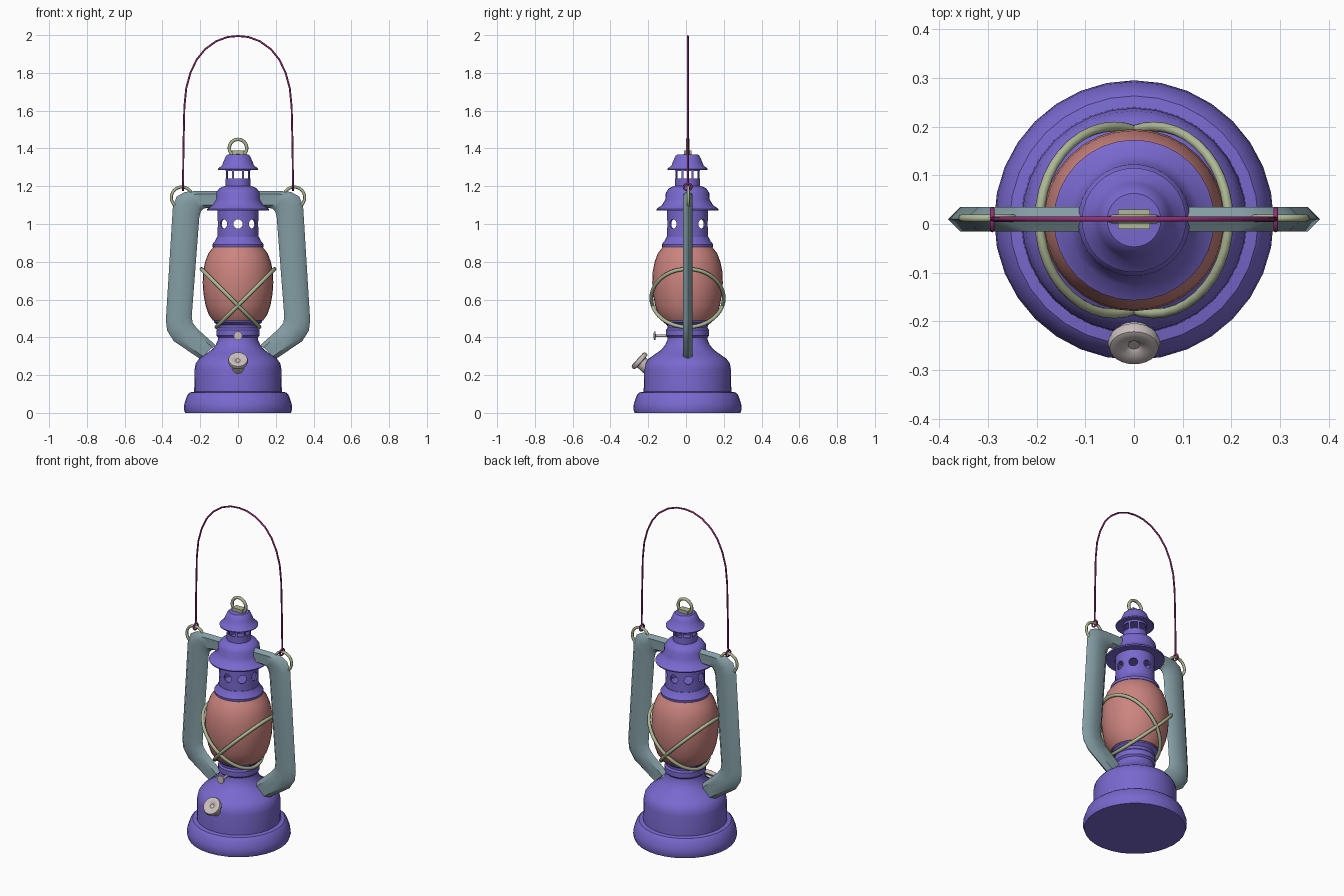
import bpy, bmesh, math
from mathutils import Vector, Matrix

if "Cube" in bpy.data.objects:
    bpy.data.objects.remove(bpy.data.objects["Cube"])

Y0 = 0.008   # lantern axis sits slightly behind y = 0


def material(name, col):
    m = bpy.data.materials.new(name)
    m.diffuse_color = (*col, 1)
    m.use_nodes = True
    m.node_tree.nodes["Principled BSDF"].inputs["Base Color"].default_value = m.diffuse_color
    return m


PURPLE = material("purple_metal", (0.19, 0.14, 0.62))
RED = material("red_glass", (0.60, 0.23, 0.21))
TEAL = material("teal_tube", (0.23, 0.34, 0.37))
GREEN = material("green_wire", (0.42, 0.48, 0.30))
GREY = material("grey_cap", (0.58, 0.51, 0.50))
MAGENTA = material("magenta_bail", (0.30, 0.03, 0.18))


def finish(name, bm, mat, smooth=35):
    bmesh.ops.recalc_face_normals(bm, faces=bm.faces)
    me = bpy.data.meshes.new(name)
    bm.to_mesh(me)
    bm.free()
    ob = bpy.data.objects.new(name, me)
    bpy.context.collection.objects.link(ob)
    me.materials.append(mat)
    if smooth:
        shade(ob, smooth)
    return ob


def activate(ob):
    bpy.ops.object.select_all(action='DESELECT')
    ob.select_set(True)
    bpy.context.view_layer.objects.active = ob


def shade(ob, deg):
    activate(ob)
    bpy.ops.object.shade_smooth_by_angle(angle=math.radians(deg))


def lathe(name, prof, mat, segs=32, closed=False, matrix=None, smooth=35):
    """Turn a (radius, height) profile round the lantern axis."""
    bm = bmesh.new()
    vs = [bm.verts.new((r, 0, z)) for r, z in prof]
    pairs = list(zip(vs, vs[1:])) + ([(vs[-1], vs[0])] if closed else [])
    es = [bm.edges.new(p) for p in pairs]
    bmesh.ops.spin(bm, geom=vs + es, cent=(0, 0, 0), axis=(0, 0, 1),
                   angle=2 * math.pi, steps=segs, use_merge=True)
    bmesh.ops.remove_doubles(bm, verts=bm.verts, dist=1e-5)
    bm.transform(matrix or Matrix.Translation((0, Y0, 0)))
    return finish(name, bm, mat, smooth)


def sweep(name, sections, mat, closed, smooth=40):
    """Skin a list of equal point rings."""
    bm = bmesh.new()
    rings = [[bm.verts.new(p) for p in s] for s in sections]
    n = len(rings[0])
    for a, b in zip(rings, rings[1:] + ([rings[0]] if closed else [])):
        for j in range(n):
            k = (j + 1) % n
            bm.faces.new((a[j], a[k], b[k], b[j]))
    if not closed:
        bm.faces.new(rings[0])
        bm.faces.new(rings[-1])
    return finish(name, bm, mat, smooth)


def wire(name, pts, normal, r, mat, closed, sides=8):
    """Round wire along a planar path."""
    nrm = Vector(normal).normalized()
    pts = [Vector(p) for p in pts]
    secs, n = [], len(pts)
    for i, p in enumerate(pts):
        a = pts[i - 1] if closed or i else p
        b = pts[(i + 1) % n] if closed or i < n - 1 else p
        side = (b - a).normalized().cross(nrm)
        secs.append([p + r * (side * math.cos(t) + nrm * math.sin(t))
                     for t in (2 * math.pi * j / sides for j in range(sides))])
    return sweep(name, secs, mat, closed, 60)


def loop(name, c, u, v, r, mat, n=32):
    """Elliptical wire loop with half-axes u and v."""
    c, u, v = Vector(c), Vector(u), Vector(v)
    pts = [c + u * math.cos(2 * math.pi * i / n) + v * math.sin(2 * math.pi * i / n) for i in range(n)]
    return wire(name, pts, u.cross(v), r, mat, True)


def cut_through(ob, z, size, rounded):
    """Cut eight evenly spaced openings with four through-cutters."""
    for k in range(4):
        bm = bmesh.new()
        if rounded:
            bmesh.ops.create_cone(bm, cap_ends=True, segments=16, radius1=size, radius2=size, depth=0.4)
            bm.transform(Matrix.Rotation(math.pi / 2, 4, 'X'))
        else:
            bmesh.ops.create_cube(bm, size=1)
            bm.transform(Matrix.Diagonal((size, 0.4, size, 1)))
        bm.transform(Matrix.Translation((0, Y0, z)) @ Matrix.Rotation(k * math.pi / 4, 4, 'Z'))
        cutter = finish("vent_cutter", bm, PURPLE, 0)
        cutter.hide_render = True
        activate(ob)
        mod = ob.modifiers.new("vents", 'BOOLEAN')
        mod.operation, mod.solver, mod.object = 'DIFFERENCE', 'EXACT', cutter
        bpy.ops.object.modifier_apply(modifier=mod.name)
        bpy.data.objects.remove(cutter)
    shade(ob, 35)


# fuel tank and burner neck
lathe("fuel_tank", [(0, 0), (0.28, 0), (0.287, 0.02), (0.284, 0.05), (0.268, 0.095), (0.255, 0.108),
                    (0.232, 0.112), (0.23, 0.23), (0.224, 0.262), (0.205, 0.288), (0.17, 0.312),
                    (0.138, 0.335), (0.118, 0.36), (0.107, 0.385), (0.105, 0.40), (0.114, 0.41),
                    (0.114, 0.44), (0.106, 0.45), (0.108, 0.465), (0.128, 0.48), (0.128, 0.49), (0, 0.49)], PURPLE)
# glass globe
lathe("glass_globe", [(0, 0.488), (0.132, 0.488), (0.155, 0.52), (0.172, 0.57), (0.183, 0.63), (0.187, 0.69),
                      (0.184, 0.75), (0.174, 0.80), (0.157, 0.845), (0.128, 0.882), (0, 0.882)], RED)
# chimney: collar, vented ring, hood, vented stack, cap
lathe("globe_collar", [(0, 0.878), (0.134, 0.878), (0.136, 0.892), (0.122, 0.91), (0.112, 0.93), (0, 0.93)], PURPLE)
cut_through(lathe("vent_ring", [(0.109, 0.925), (0.109, 1.095), (0.1, 1.095), (0.1, 0.925)],
                  PURPLE, closed=True), 1.0, 0.025, True)
lathe("chimney_hood", [(0, 1.08), (0.11, 1.078), (0.163, 1.072), (0.165, 1.079), (0.135, 1.10), (0.117, 1.13),
                       (0.115, 1.165), (0.098, 1.19), (0.07, 1.202), (0, 1.205)], PURPLE)
cut_through(lathe("vent_stack", [(0.067, 1.195), (0.067, 1.305), (0.06, 1.305), (0.06, 1.195)],
                  PURPLE, closed=True), 1.26, 0.04, False)
lathe("chimney_cap", [(0, 1.295), (0.066, 1.292), (0.106, 1.285), (0.107, 1.291), (0.084, 1.312),
                      (0.075, 1.335), (0.064, 1.36), (0.055, 1.368), (0, 1.37)], PURPLE)

# side tubes: outer and inner edge points give the flattened section
edges = [((0.07, 1.175), (0.07, 1.085)), ((0.22, 1.175), (0.165, 1.085)), ((0.28, 1.17), (0.185, 1.08)),
         ((0.325, 1.145), (0.197, 1.065)), ((0.345, 1.09), (0.205, 1.035)), ((0.382, 0.49), (0.245, 0.51)),
         ((0.375, 0.435), (0.24, 0.477)), ((0.34, 0.38), (0.215, 0.445)), ((0.20, 0.285), (0.12, 0.36))]
shape = [(1, 0), (0.63, 1), (0, 0.95), (-0.63, 1), (-1, 0), (-0.63, -1), (0, -0.95), (0.63, -1)]
for s, side in ((-1, "left"), (1, "right")):
    secs = []
    for (ox, oz), (ix, iz) in edges:
        secs.append([(s * ((ox + ix) + u * (ox - ix)) / 2, 0.01 + 0.025 * v,
                      ((oz + iz) + u * (oz - iz)) / 2) for u, v in shape])
    sweep(side + "_side_tube", secs, TEAL, False, 50)
    # bail ring and the hook of the bail around it
    loop(side + "_bail_ring", (s * 0.297, 0.012, 1.14), (0.056, 0, 0), (0, 0, 0.056), 0.008, GREEN)
    loop(side + "_bail_hook", (s * 0.291, 0.009, 1.196), (0, 0.021, 0), (0, 0, 0.018), 0.005, MAGENTA, 16)
    # crossed guard wire around the globe
    loop(side + "_guard_wire", (s * 0.04, Y0, 0.608), (s * 0.154, 0, 0.154), (0, 0.192, 0), 0.010, GREEN, 40)

# carrying bail
half = [(0.291, 1.205), (0.289, 1.40), (0.284, 1.62), (0.274, 1.72), (0.252, 1.80), (0.219, 1.87),
        (0.175, 1.925), (0.115, 1.968), (0.055, 1.99)]
path = [(-x, 0.01, z) for x, z in half] + [(0, 0.01, 1.995)] + [(x, 0.01, z) for x, z in reversed(half)]
wire("carrying_bail", path, (0, 1, 0), 0.005, MAGENTA, False)

# top ring and its mount
loop("top_ring", (0, 0.01, 1.402), (0.046, 0, 0), (0, 0, 0.046), 0.009, GREEN)
bm = bmesh.new()
bmesh.ops.create_cube(bm, size=1)
bm.transform(Matrix.Translation((0, 0.01, 1.375)) @ Matrix.Diagonal((0.065, 0.04, 0.026, 1)))
finish("top_ring_mount", bm, GREEN)

# filler cap, tilted forward, with a dished centre
tilt = Matrix.Translation((0, -0.195, 0.23)) @ Matrix.Rotation(math.radians(48), 4, 'X')
lathe("filler_cap", [(0, -0.03), (0.034, -0.03), (0.034, 0.055), (0.051, 0.058), (0.054, 0.068), (0.05, 0.08),
                     (0.042, 0.083), (0.02, 0.079), (0.012, 0.072), (0, 0.072)], GREY, 24, matrix=tilt)
# wick adjuster
turn = Matrix.Translation((0, -0.09, 0.408)) @ Matrix.Rotation(math.pi / 2, 4, 'X')
lathe("wick_knob", [(0, 0), (0.007, 0), (0.007, 0.07), (0.023, 0.071), (0.023, 0.08), (0, 0.082)],
      GREY, 16, matrix=turn)
